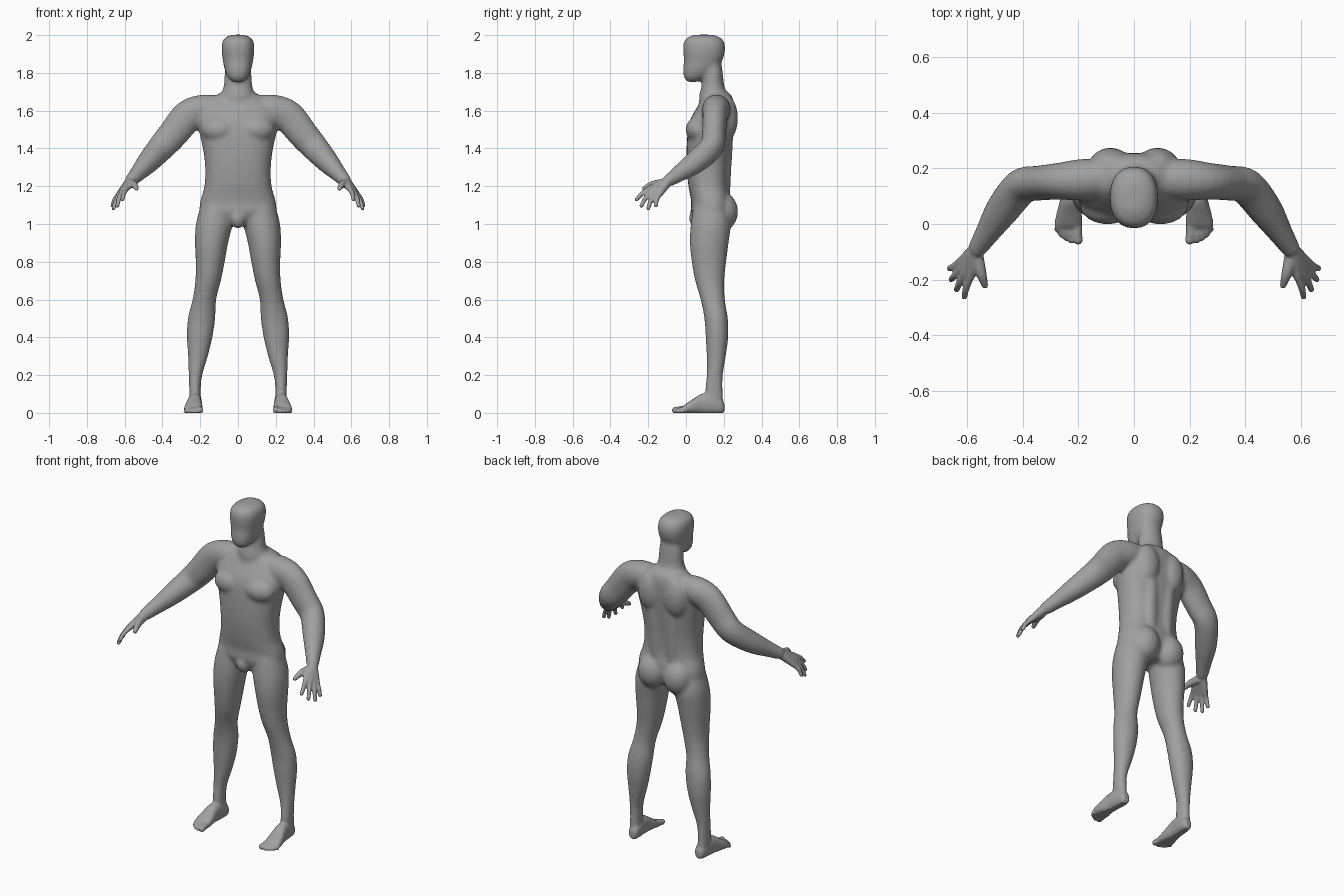
import bpy, bmesh, math
from mathutils import Vector

if "Cube" in bpy.data.objects:
    bpy.data.objects.remove(bpy.data.objects["Cube"])

SIDES = 28


def spline(rows, steps=4):
    """Catmull-Rom interpolation through rows of numbers."""
    out = []
    for i in range(len(rows) - 1):
        p0, p1 = rows[max(i - 1, 0)], rows[i]
        p2, p3 = rows[i + 1], rows[min(i + 2, len(rows) - 1)]
        for k in range(steps):
            t = k / steps
            out.append([0.5 * (2 * b + (c - a) * t + (2 * a - 5 * b + 4 * c - d) * t * t
                               + (3 * b - a - 3 * c + d) * t ** 3)
                        for a, b, c, d in zip(p0, p1, p2, p3)])
    return out + [list(rows[-1])]


def loft(bm, rows, ref, normal=None, power=2.0):
    """Skin through sections (x, y, z, radius along ref, radius across)."""
    rows = spline(rows)
    pts = [Vector(r[:3]) for r in rows]
    rings = []
    for i, r in enumerate(rows):
        t = Vector(normal) if normal else pts[min(i + 1, len(pts) - 1)] - pts[max(i - 1, 0)]
        v = t.normalized().cross(Vector(ref)).normalized()
        u = v.cross(t.normalized())
        ring = []
        for k in range(SIDES):
            a = 2 * math.pi * k / SIDES
            c, s = math.cos(a), math.sin(a)
            c = math.copysign(abs(c) ** (2 / power), c)
            s = math.copysign(abs(s) ** (2 / power), s)
            ring.append(bm.verts.new(pts[i] + u * c * r[3] + v * s * r[4]))
        rings.append(ring)
    for a, b in zip(rings, rings[1:]):
        for k in range(SIDES):
            j = (k + 1) % SIDES
            bm.faces.new((a[k], a[j], b[j], b[k]))
    bm.faces.new(rings[0][::-1])
    bm.faces.new(rings[-1])


def stack(bm, rows, power=2.0):
    """Horizontal sections (z, x, half width, front y, back y)."""
    loft(bm, [(x, (f + b) / 2, z, w, (b - f) / 2) for z, x, w, f, b in rows],
         (1, 0, 0), (0, 0, 1), power)


def ball(bm, centre, radii):
    new = bmesh.ops.create_uvsphere(bm, u_segments=24, v_segments=16, radius=1)["verts"]
    for v in new:
        v.co = Vector([c + p * r for c, p, r in zip(centre, v.co, radii)])


def digit(bm, points, r0, r1):
    """Tapered limb with round ends."""
    n = len(points) - 1
    rows = [(*p, r0 + (r1 - r0) * i / n, r0 + (r1 - r0) * i / n) for i, p in enumerate(points)]
    loft(bm, rows, (0.7, 0.1, 0.7))
    ball(bm, points[0], (r0,) * 3)
    ball(bm, points[-1], (r1,) * 3)


def make(name, bm):
    bmesh.ops.recalc_face_normals(bm, faces=bm.faces)
    me = bpy.data.meshes.new(name)
    bm.to_mesh(me)
    bm.free()
    ob = bpy.data.objects.new(name, me)
    bpy.context.collection.objects.link(ob)
    return ob


def fuse(ob, voxel, rounds, mirror=False):
    """Merge overlapping parts into one smooth skin."""
    if mirror:
        ob.modifiers.new("mirror", "MIRROR").use_mirror_merge = False
    m = ob.modifiers.new("skin", "REMESH")
    m.mode, m.voxel_size = "VOXEL", voxel
    m = ob.modifiers.new("soften", "SMOOTH")
    m.factor, m.iterations = 0.5, rounds
    dg = bpy.context.evaluated_depsgraph_get()
    me = bpy.data.meshes.new_from_object(ob.evaluated_get(dg))
    ob.modifiers.clear()
    ob.data = me


core = bmesh.new()
# Torso
stack(core, [(0.995, 0, .15, .06, .21), (1.06, 0, .20, .027, .238), (1.12, 0, .2, .027, .24),
             (1.2, 0, .178, .013, .228), (1.3, 0, .174, .003, .23), (1.4, 0, .186, .003, .24),
             (1.5, 0, .208, .01, .25), (1.56, 0, .212, .025, .255), (1.62, 0, .19, .06, .255),
             (1.665, 0, .14, .085, .248), (1.695, 0, .09, .095, .23)], 2.4)
# Neck
stack(core, [(1.6, 0, .10, .07, .23), (1.68, 0, .09, .07, .222), (1.73, 0, .076, .082, .203),
             (1.8, 0, .071, .088, .195), (1.87, 0, .06, .09, .185)])
# Head
stack(core, [(1.752, 0, .03, .01, .06), (1.775, 0, .053, -.01, .1), (1.815, 0, .07, -.016, .155),
             (1.865, 0, .08, -.011, .192), (1.92, 0, .087, -.016, .207), (1.96, 0, .084, -.013, .203),
             (1.985, 0, .07, .004, .185), (2.002, 0, .035, .045, .145)], 2.3)
# Muscle masses
ball(core, (.095, .066, 1.5), (.1, .068, .07))
ball(core, (.085, .215, 1.56), (.075, .06, .12))
ball(core, (.085, .187, 1.065), (.088, .089, .105))
digit(core, [(.055, .185, 1.15), (.055, .192, 1.3), (.06, .2, 1.45)], .048, .05)
ball(core, (0, .06, 1.03), (.042, .045, .055))
# Leg
stack(core, [(1.1, .112, .085, .04, .22), (1.0, .126, .097, .025, .237), (.9, .14, .088, .02, .226),
             (.8, .147, .077, .03, .213), (.7, .158, .068, .048, .203), (.6, .178, .063, .077, .206),
             (.5, .193, .073, .097, .222), (.4, .203, .068, .104, .224), (.3, .212, .053, .109, .211),
             (.2, .225, .036, .109, .196), (.12, .228, .031, .1, .195), (.05, .226, .032, .1, .2)])
# Arm
loft(core, [(.08, .165, 1.62, .06, .06), (.18, .16, 1.608, .075, .078), (.265, .154, 1.57, .067, .086),
            (.345, .147, 1.475, .063, .08), (.405, .135, 1.407, .064, .073),
            (.475, .05, 1.328, .062, .06), (.53, -.035, 1.268, .045, .044),
            (.572, -.1, 1.224, .032, .034)], (0, 1, 0))
body = make("body", core)
fuse(body, .009, 10, True)

ends = bmesh.new()
# Fingers and palm
wrist = Vector((.57, -.095, 1.227))
for knuckle, tip in [((.59, -.19, 1.188), (.611, -.262, 1.13)), ((.61, -.181, 1.175), (.639, -.236, 1.096)),
                     ((.623, -.163, 1.163), (.659, -.2, 1.082)), ((.63, -.14, 1.158), (.665, -.16, 1.097))]:
    k, t = Vector(knuckle), Vector(tip)
    digit(ends, [wrist, wrist.lerp(k, .5), k], .027, .016)
    digit(ends, [k, k.lerp(t, .5) + Vector((.004, -.004, .004)), t], .0145, .011)
# Thumb
digit(ends, [(.568, -.115, 1.215), (.55, -.18, 1.208), (.537, -.222, 1.187)], .026, .012)
# Foot
loft(ends, [(.222, .203, .03, .018, .022), (.223, .185, .04, .03, .04), (.226, .14, .05, .035, .052),
            (.23, .085, .05, .037, .052), (.234, .035, .036, .046, .037), (.236, -.005, .024, .05, .024),
            (.236, -.02, .018, .046, .016)], (1, 0, 0), (0, -1, 0), 2.3)
# Toes
for x0, x1, y, r in [(.205, .201, -.058, .017), (.228, .226, -.06, .012), (.246, .246, -.05, .0115),
                     (.261, .263, -.038, .011), (.274, .278, -.02, .0105)]:
    digit(ends, [(x0, .01, .024), (x0, (y - .005) / 2, .02), (x1, y, r)], r + .002, r)
extremities = make("hands_and_feet", ends)
extremities.modifiers.new("mirror", "MIRROR").use_mirror_merge = False
dg = bpy.context.evaluated_depsgraph_get()

# Join everything into one skin
whole = bmesh.new()
whole.from_mesh(body.data)
whole.from_mesh(bpy.data.meshes.new_from_object(extremities.evaluated_get(dg)))
for ob in (body, extremities):
    bpy.data.objects.remove(ob)
figure = make("human_figure", whole)
fuse(figure, .006, 4)

# Flat soles
for v in figure.data.vertices:
    v.co.z = max(v.co.z, 0.004) - 0.004 * max(0, 1 - v.co.z / 0.1)
    v.co.z = max(v.co.z, 0.0)

skin = bpy.data.materials.new("grey_skin")
skin.diffuse_color = (.35, .35, .35, 1)
skin.use_nodes = True
skin.node_tree.nodes["Principled BSDF"].inputs["Base Color"].default_value = skin.diffuse_color
figure.data.materials.clear()
figure.data.materials.append(skin)
for p in figure.data.polygons:
    p.use_smooth = True
    p.material_index = 0
